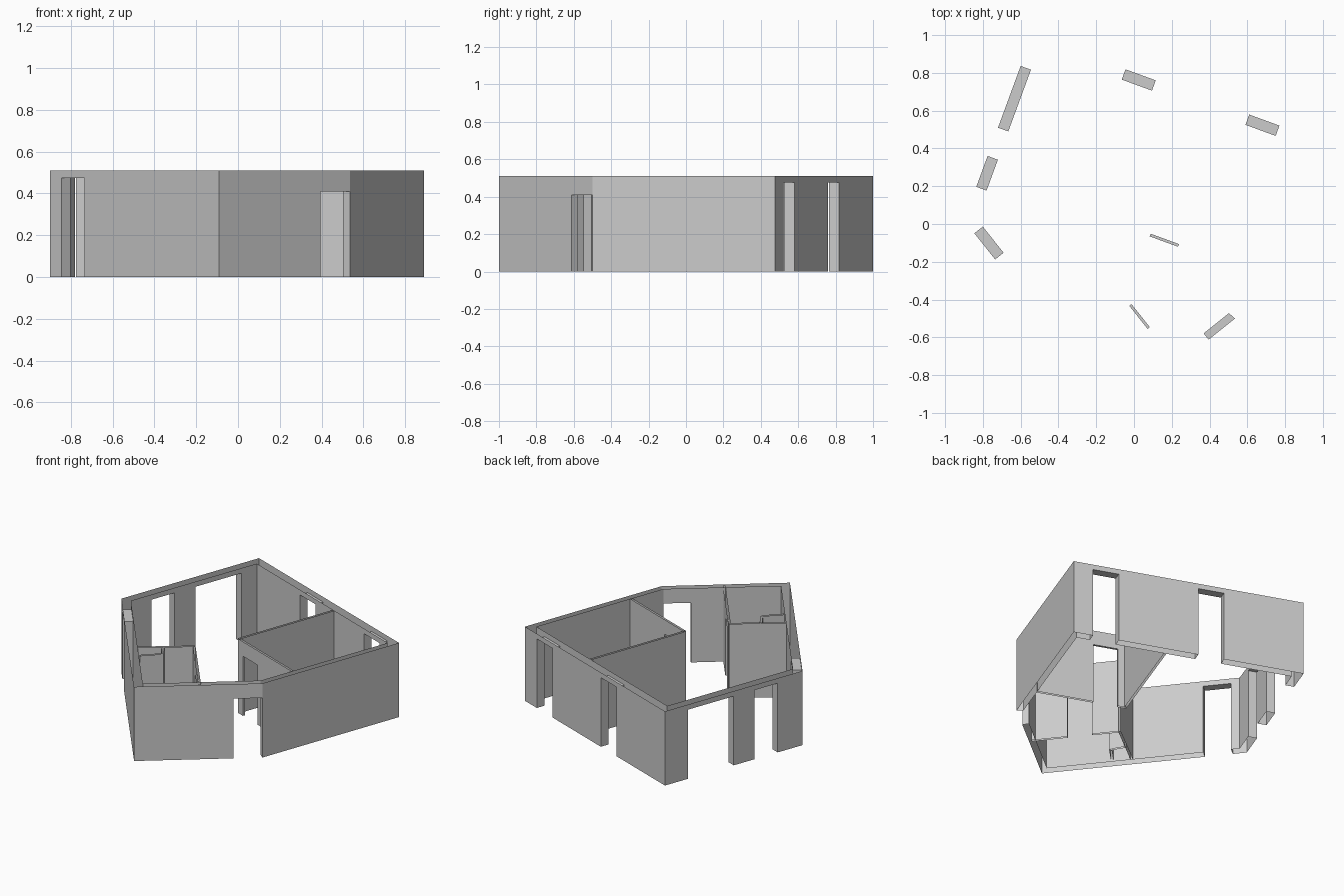
import bpy
import bmesh
from mathutils import Vector
from mathutils.geometry import intersect_line_line_2d, intersect_line_line

cube = bpy.data.objects.get("Cube")
if cube:
    bpy.data.objects.remove(cube, do_unlink=True)

HEIGHT = 0.51
WINDOW = 0.475
DOOR = 0.41
THIN = 0.015

plaster = bpy.data.materials.new("grey_plaster")
plaster.use_nodes = True
GREY = (0.6, 0.6, 0.6, 1)
plaster.diffuse_color = GREY
plaster.node_tree.nodes["Principled BSDF"].inputs["Base Color"].default_value = GREY


def left_normal(a, b):
    d = (b - a).normalized()
    return Vector((-d.y, d.x))


def build_wall(name, out0, out1, in0, in1, thick, openings=(), end_caps=False):
    """Open-topped hollow wall; openings are (x start, x end, head height)."""
    bm = bmesh.new()
    normal = left_normal(out0, out1)

    def pair(x):
        # Matching points on the outer and inner wall lines
        t = (x - out0.x) / (out1.x - out0.x)
        if t < 0.001:
            return out0, in0
        if t > 0.999:
            return out1, in1
        p = out0.lerp(out1, t)
        return p, p + normal * thick

    def face(*pts):
        bm.faces.new([bm.verts.new((p.x, p.y, z)) for p, z in pts])

    def upright(a, b, low, high):
        face((a, low), (b, low), (b, high), (a, high))

    def stretch(a, b, low):
        upright(a[0], b[0], low, HEIGHT)
        upright(b[1], a[1], low, HEIGHT)

    here = (out0, in0)
    for x0, x1, head in openings:
        a, b = pair(x0), pair(x1)
        if (a[0] - here[0]).length > 0.001:
            stretch(here, a, 0)
        stretch(a, b, head)
        # Jambs and head of the opening
        upright(a[0], a[1], 0, head)
        upright(b[1], b[0], 0, head)
        face((a[1], head), (b[1], head), (b[0], head), (a[0], head))
        here = b
    if (out1 - here[0]).length > 0.001:
        stretch(here, (out1, in1), 0)
    if end_caps:
        upright(in0, out0, 0, HEIGHT)
        upright(out1, in1, 0, HEIGHT)

    bmesh.ops.remove_doubles(bm, verts=bm.verts, dist=0.0001)
    mesh = bpy.data.meshes.new(name)
    bm.to_mesh(mesh)
    bm.free()
    mesh.materials.append(plaster)
    obj = bpy.data.objects.new(name, mesh)
    bpy.context.scene.collection.objects.link(obj)


# Outer shell: start corner, thickness and openings, counter-clockwise
shell = [
    ("side_wall", (0.535, -0.5), 0.04, []),
    ("back_wall", (0.89, 0.477), 0.058,
     [(0.77, 0.61, WINDOW), (0.115, -0.045, WINDOW)]),
    ("window_wall", (-0.54, 1.0), 0.058,
     [(-0.6, -0.72, WINDOW), (-0.775, -0.835, WINDOW)]),
    ("front_long_wall", (-0.9, 0.02), 0.057, [(-0.845, -0.735, WINDOW)]),
    ("entrance_wall", (-0.09, -1.0), 0.042, [(0.395, 0.535, DOOR)]),
]
count = len(shell)
corners = [Vector(w[1]) for w in shell]


def inner_line(i):
    a, b = corners[i], corners[(i + 1) % count]
    n = left_normal(a, b) * shell[i][2]
    return (a + n).to_3d(), (b + n).to_3d()


# Mitred inner corners
inner = [intersect_line_line(*inner_line(i - 1), *inner_line(i))[0].to_2d()
         for i in range(count)]

for i, (name, _, thick, openings) in enumerate(shell):
    j = (i + 1) % count
    build_wall(name, corners[i], corners[j], inner[i], inner[j], thick, openings)

# Thin interior partitions along centre lines
partitions = [
    ("bedroom_long_partition", (0.035, -0.045), (0.28, 0.635), []),
    ("bedroom_door_partition", (0.035, -0.04), (0.587, -0.242),
     [(0.083, 0.233, DOOR)]),
    ("bathroom_door_partition", (-0.125, -0.295), (0.22, -0.73),
     [(-0.025, 0.072, DOOR)]),
    ("bathroom_end_partition", (-0.125, -0.29), (-0.408, -0.508), []),
    ("shaft_side", (-0.282, -0.408), (-0.227, -0.5), []),
    ("shaft_front", (-0.227, -0.5), (-0.327, -0.6), []),
]
for name, start, end, openings in partitions:
    a, b = Vector(start), Vector(end)
    n = left_normal(a, b) * THIN / 2
    build_wall(name, a - n, b - n, a + n, b + n, THIN, openings, end_caps=True)
